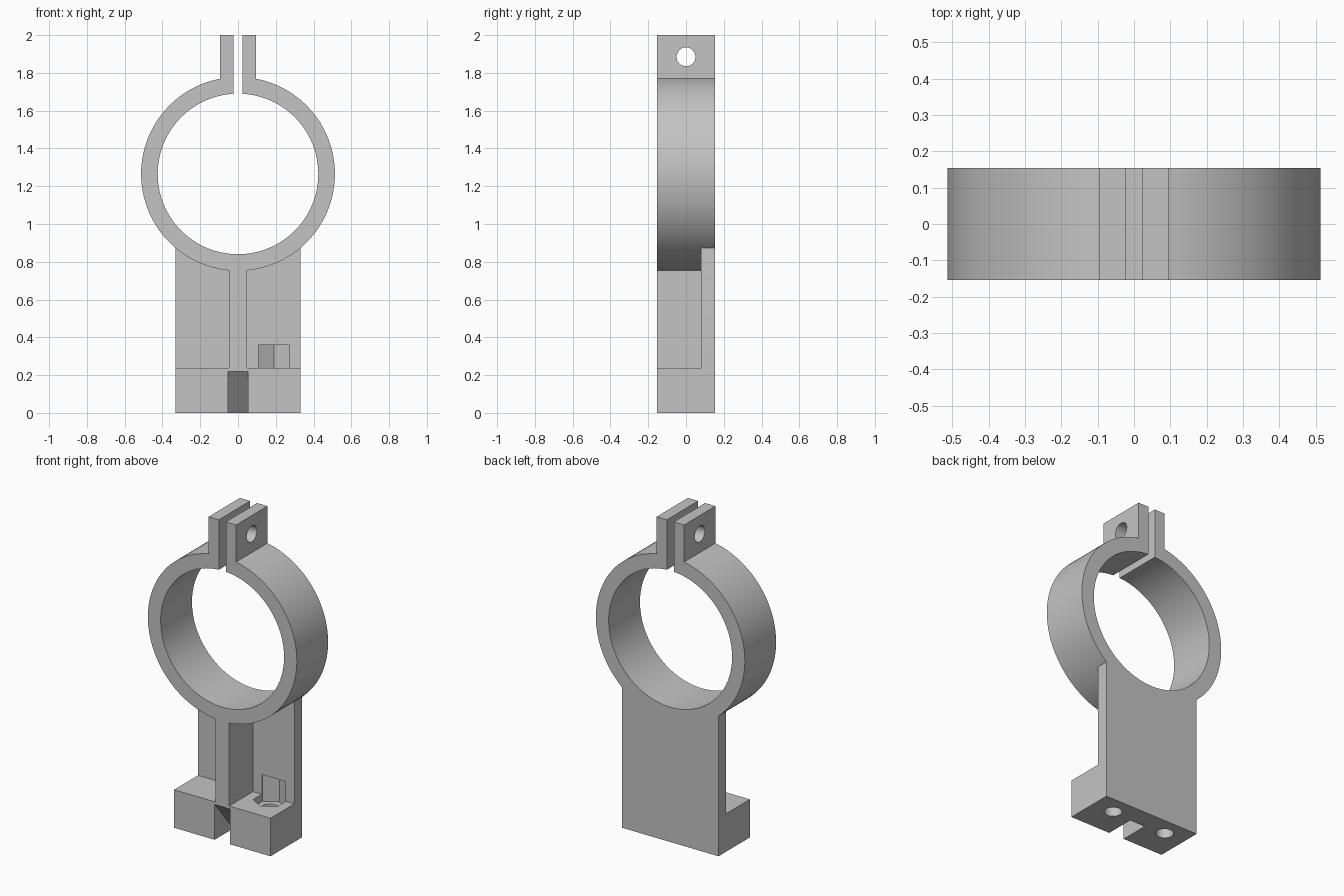
import bpy
import bmesh
from math import cos, sin, asin, pi, radians
from mathutils import Vector

cube = bpy.data.objects.get("Cube")
if cube:
    bpy.data.objects.remove(cube)

DEPTH = 0.154                    # half thickness along y
CENTRE, OUTER, INNER = 1.265, 0.513, 0.425
SLIT, TAB = 0.024, 0.095         # half widths at the clamp opening
WIDTH, BASE_TOP, PLATE_FRONT = 0.332, 0.237, 0.08
BOLT_X, BOLT_Y = 0.19, 0.042

grey = bpy.data.materials.new("grey_plastic")
grey.use_nodes = True
colour = (0.55, 0.55, 0.55, 1)
grey.diffuse_color = colour
grey.node_tree.nodes["Principled BSDF"].inputs["Base Color"].default_value = colour

PLANES = {
    "x": lambda a, b, d: (d, a, b),
    "y": lambda a, b, d: (a, d, b),
    "z": lambda a, b, d: (a, b, d),
}


def prism(name, outline, axis, start, end):
    """Extrude a 2D outline along an axis."""
    bm = bmesh.new()
    place = PLANES[axis]
    face = bm.faces.new([bm.verts.new(place(a, b, start)) for a, b in outline])
    new = bmesh.ops.extrude_face_region(bm, geom=[face])["geom"]
    moved = [v for v in new if isinstance(v, bmesh.types.BMVert)]
    bmesh.ops.translate(bm, verts=moved, vec=Vector(place(0, 0, end - start)))
    bmesh.ops.recalc_face_normals(bm, faces=bm.faces)
    mesh = bpy.data.meshes.new(name)
    bm.to_mesh(mesh)
    bm.free()
    mesh.materials.append(grey)
    obj = bpy.data.objects.new(name, mesh)
    bpy.context.collection.objects.link(obj)
    return obj


def arc(radius, start, end, steps, centre=(0, CENTRE)):
    angles = [start + (end - start) * i / steps for i in range(steps + 1)]
    return [(centre[0] + radius * cos(t), centre[1] + radius * sin(t)) for t in angles]


def rectangle(a0, a1, b0, b1):
    return [(a0, b0), (a1, b0), (a1, b1), (a0, b1)]


def circle(radius, centre, sides, turn=0):
    return arc(radius, turn, turn + 2 * pi, sides, centre)[:-1]


def combine(target, other, operation):
    """Apply a boolean and remove the second solid."""
    mod = target.modifiers.new(operation, "BOOLEAN")
    mod.operation, mod.solver, mod.object = operation, "EXACT", other
    graph = bpy.context.evaluated_depsgraph_get()
    mesh = bpy.data.meshes.new_from_object(target.evaluated_get(graph))
    target.modifiers.clear()
    target.data = mesh
    bpy.data.objects.remove(other)


# Split ring with two upright tabs, as one closed outline
tab_angle, slit_angle = asin(TAB / OUTER), asin(SLIT / INNER)
top = pi / 2
outline = arc(OUTER, top + tab_angle, top + 2 * pi - tab_angle, 120)
outline += [(TAB, 2), (SLIT, 2)]
outline += arc(INNER, top + 2 * pi - slit_angle, top + slit_angle, 120)
outline += [(-SLIT, 2), (-TAB, 2)]
bracket = prism("clamp_bracket", outline, "y", -DEPTH, DEPTH)

# Back plate whose top edge is buried in the ring
plate = [(-WIDTH, 0), (WIDTH, 0), (WIDTH, 0.874)]
plate += arc(0.47, radians(-46), radians(-134), 24) + [(-WIDTH, 0.874)]
combine(bracket, prism("back_plate", plate, "y", PLATE_FRONT, DEPTH), "UNION")

# Foot block and central rib
foot = rectangle(-WIDTH, WIDTH, -DEPTH, DEPTH)
combine(bracket, prism("foot", foot, "z", 0, BASE_TOP), "UNION")
rib = rectangle(-0.047, 0.047, -DEPTH, 0.12)
combine(bracket, prism("rib", rib, "z", 0.23, 0.79), "UNION")

# Sloping notch under the front of the foot
ramp = [(-0.2, -0.03), (0.055, -0.03), (-0.2, 0.275)]
combine(bracket, prism("notch", ramp, "x", -0.053, 0.053), "DIFFERENCE")

# Nut pocket, blind bolt holes and the clamp screw hole
nut = circle(0.095, (BOLT_X, BOLT_Y), 6, pi / 2)
combine(bracket, prism("nut_pocket", nut, "z", 0.19, 0.36), "DIFFERENCE")
for side in (-1, 1):
    hole = circle(0.05, (side * BOLT_X, BOLT_Y), 32)
    combine(bracket, prism("bolt_hole", hole, "z", -0.1, 0.2), "DIFFERENCE")
screw = circle(0.05, (0, 1.885), 32)
combine(bracket, prism("screw_hole", screw, "x", -0.3, 0.3), "DIFFERENCE")

bpy.ops.object.select_all(action="DESELECT")
bracket.select_set(True)
bpy.context.view_layer.objects.active = bracket
bpy.ops.object.shade_smooth_by_angle(angle=radians(25))
